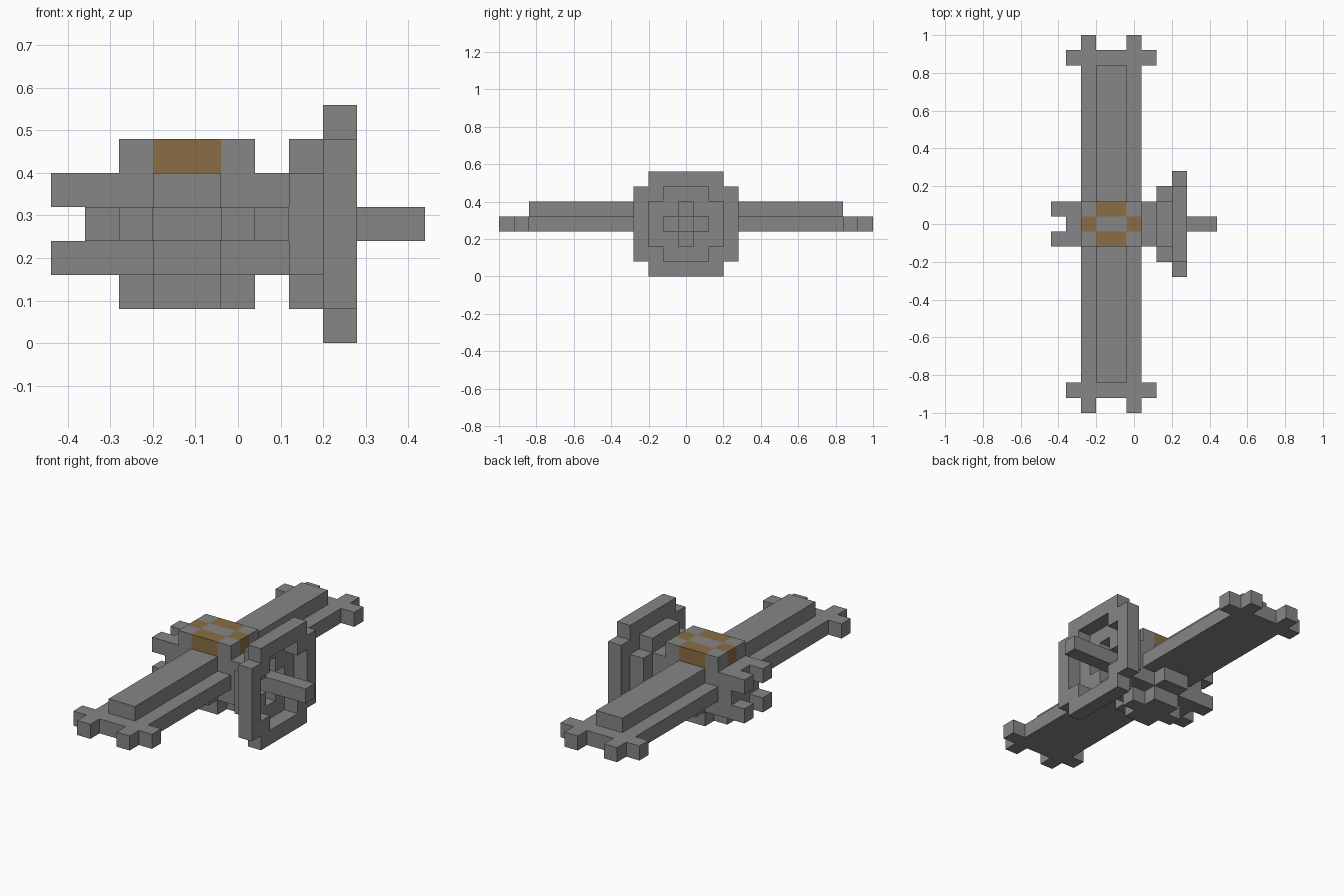
import bpy
import bmesh
from mathutils import Vector

U = 0.08  # edge length of one block

cube = bpy.data.objects.get("Cube")
if cube:
    bpy.data.objects.remove(cube, do_unlink=True)


def make_material(name, rgb):
    mat = bpy.data.materials.new(name)
    mat.use_nodes = True
    color = (*rgb, 1.0)
    mat.diffuse_color = color
    mat.node_tree.nodes["Principled BSDF"].inputs["Base Color"].default_value = color
    return mat


GREY = make_material("hull grey", (0.24, 0.24, 0.24))
AMBER = make_material("window amber", (0.25, 0.155, 0.055))


def box(xs, ys, zs):
    """Block cells filling inclusive index ranges (x and y are centred, z starts at the floor)."""
    return {(x, y, z)
            for x in range(xs[0], xs[1] + 1)
            for y in range(ys[0], ys[1] + 1)
            for z in range(zs[0], zs[1] + 1)}


def mirror_y(cells):
    return {(x, -y, z) for x, y, z in cells}


def disc(x, r):
    """Square slab facing x with its four corner blocks removed."""
    return {c for c in box((x, x), (-r, r), (3 - r, 3 + r))
            if abs(c[1]) + abs(c[2] - 3) < 2 * r}


parts = {}

# Central hull with rear prongs
parts["hull"] = (box((-4, 1), (-1, 1), (2, 4)), GREY)
parts["rear_prongs"] = ({(-5, y, z) for y in (-1, 1) for z in (2, 4)}, GREY)

# Cabin on top: windows form a ring around a grey middle
cabin = box((-3, 0), (-1, 1), (5, 5))
windows = {c for c in cabin if (c[0] in (-2, -1)) != (c[1] == 0)}
parts["cabin"] = (cabin - windows, GREY)
parts["cabin_windows"] = (windows, AMBER)

# Keel below, without its corners
parts["keel"] = (box((-2, -1), (-1, 1), (1, 1)) | box((-3, 0), (0, 0), (1, 1)), GREY)

# Long side wings with clawed tips, raised spines and root pods
wing = box((-3, 0), (2, 11), (3, 3)) | box((-4, 1), (11, 11), (3, 3))
wing |= {(-3, 12, 3), (0, 12, 3)}
spine = box((-2, -1), (2, 10), (4, 4))
pod = box((-2, -1), (2, 2), (2, 2))
for name, cells in (("wing", wing), ("wing_spine", spine), ("wing_pod", pod)):
    parts["back_" + name] = (cells, GREY)
    parts["front_" + name] = (mirror_y(cells), GREY)

# Stepped dish and its centre rod
parts["dish_inner_ring"] = (disc(2, 2) - disc(2, 1), GREY)
parts["dish_outer_ring"] = (disc(3, 3) - disc(3, 2), GREY)
parts["dish_rod"] = (box((2, 5), (0, 0), (3, 3)), GREY)

solid = set().union(*(cells for cells, _ in parts.values()))


def build(name, cells, mat):
    """Skin the cells with their exposed faces and merge the flat areas."""
    bm = bmesh.new()
    for cell in sorted(cells):
        centre = Vector(cell) + Vector((0, 0, 0.5))
        for axis in range(3):
            for sign in (-1, 1):
                n = Vector((0, 0, 0))
                n[axis] = sign
                if tuple(int(a + b) for a, b in zip(cell, n)) in solid:
                    continue
                a = Vector((0, 0, 0))
                a[(axis + 1) % 3] = 0.5
                b = n.cross(a)
                mid = centre + n * 0.5
                corners = (mid - a - b, mid + a - b, mid + a + b, mid - a + b)
                bm.faces.new([bm.verts.new(p * U) for p in corners])
    bmesh.ops.remove_doubles(bm, verts=bm.verts[:], dist=U / 100)
    bmesh.ops.dissolve_limit(bm, angle_limit=0.01, verts=bm.verts[:], edges=bm.edges[:])
    mesh = bpy.data.meshes.new(name)
    bm.to_mesh(mesh)
    bm.free()
    mesh.materials.append(mat)
    bpy.context.collection.objects.link(bpy.data.objects.new(name, mesh))


for part_name, (part_cells, part_mat) in parts.items():
    build(part_name, part_cells, part_mat)
